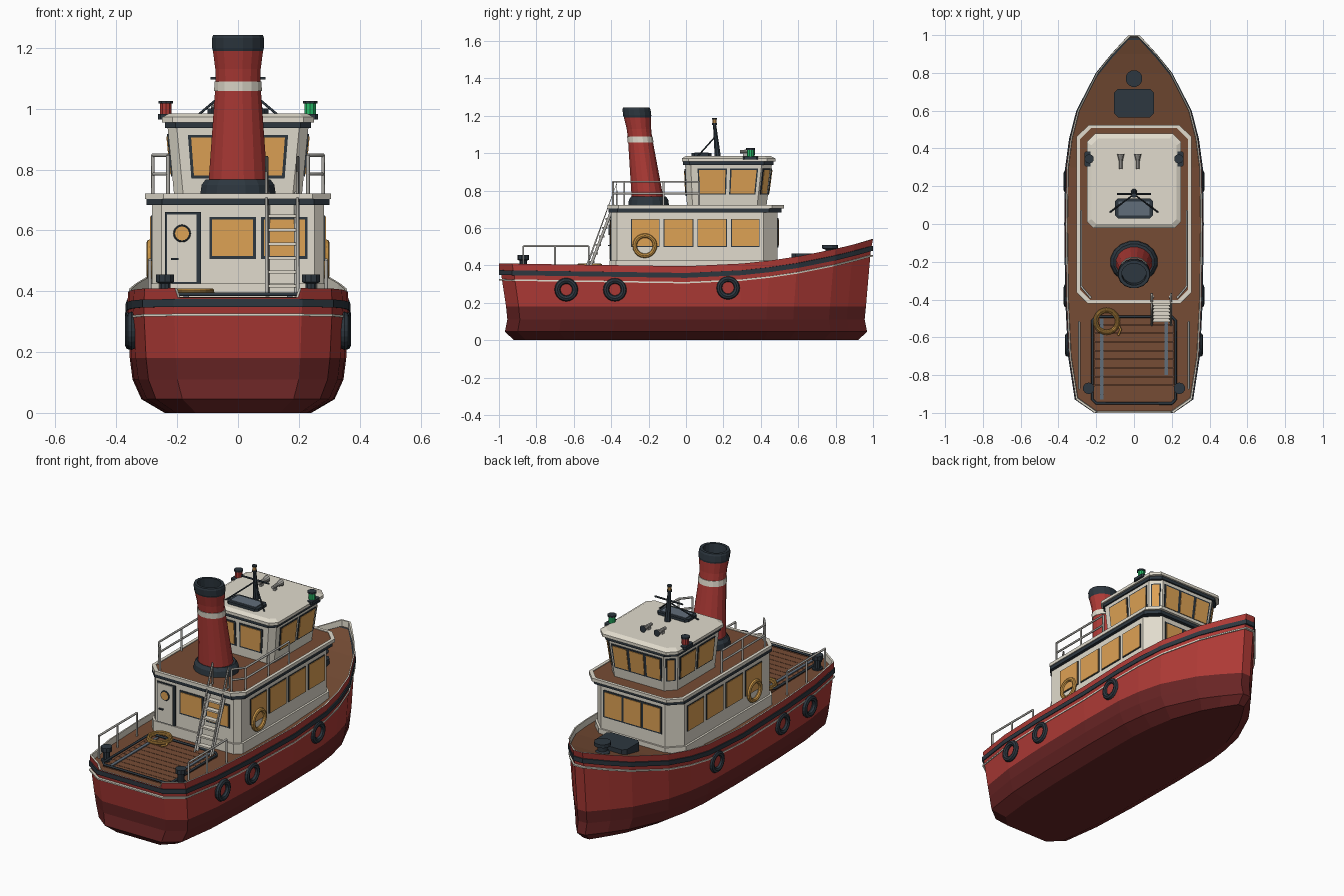
import bpy, math
from mathutils import Vector, Matrix

cube = bpy.data.objects.get("Cube")
if cube:
    bpy.data.objects.remove(cube)


def material(name, *rgb):
    m = bpy.data.materials.new(name)
    m.use_nodes = True
    m.diffuse_color = (*rgb, 1)
    m.node_tree.nodes["Principled BSDF"].inputs["Base Color"].default_value = (*rgb, 1)
    return m


RED = material("hull red", .42, .042, .036)
MAROON = material("bottom maroon", .14, .018, .018)
SLATE = material("dark slate", .026, .038, .050)
CREAM = material("cream paint", .75, .71, .61)
DECK = material("deck brown", .18, .072, .035)
AMBER = material("amber glass", .73, .36, .09)
GREEN = material("green lamp", .02, .50, .14)
STEEL = material("pale steel", .44, .43, .40)
ROPE = material("rope gold", .60, .31, .065)
GLASS = material("blue grey glass", .12, .155, .195)


def mesh(name, verts, faces, mats, index):
    me = bpy.data.meshes.new(name)
    me.from_pydata([tuple(v) for v in verts], [], faces)
    for m in mats:
        me.materials.append(m)
    me.polygons.foreach_set("material_index", index)
    ob = bpy.data.objects.new(name, me)
    bpy.context.collection.objects.link(ob)
    return ob


def loft(name, rings, mats, ladder_caps=False):
    """Skin closed counter-clockwise rings; mats gives bottom cap, each band, top cap."""
    n, verts, faces, cols = len(rings[0]), [p for r in rings for p in r], [], []
    palette = list(dict.fromkeys(m for m in mats if m))

    def add(f, m):
        faces.append(f)
        cols.append(palette.index(m))
    for k in range(len(rings) - 1):
        for i in range(n):
            j = (i + 1) % n
            add((k*n + i, k*n + j, k*n + n + j, k*n + n + i), mats[k + 1])
    last = (len(rings) - 1) * n
    for start, m, flip in ((0, mats[0], True), (last, mats[-1], False)):
        if ladder_caps:
            caps = [(i, i + 1, n - 2 - i, n - 1 - i) for i in range(n // 2 - 1)]
        else:
            caps = [tuple(range(n))]
        for c in caps if m else []:
            f = tuple(start + i for i in c)
            add(f[::-1] if flip else f, m)
    return mesh(name, verts, faces, palette, cols)


def box(name, x0, x1, y0, y1, z0, z1, mat):
    rings = [[(x0, y0, z), (x1, y0, z), (x1, y1, z), (x0, y1, z)] for z in (z0, z1)]
    return loft(name, rings, [mat] * 3)


def turned(name, x, y, profile, mats, n=16, lean=0, squash=1):
    """Round part from (z, radius) pairs, leaning along y."""
    z0 = profile[0][0]
    turn = [(math.cos(math.tau*(i + .5)/n), math.sin(math.tau*(i + .5)/n)) for i in range(n)]
    rings = [[(x + r*c, y + lean*(z - z0) + squash*r*s, z) for c, s in turn] for z, r in profile]
    return loft(name, rings, mats if isinstance(mats, list) else [mats] * (len(profile) + 1))


def rods(name, paths, r, mat):
    cu = bpy.data.curves.new(name, "CURVE")
    cu.dimensions, cu.bevel_depth, cu.bevel_resolution, cu.use_fill_caps = "3D", r, 1, True
    for path in paths:
        s = cu.splines.new("POLY")
        s.points.add(len(path) - 1)
        for p, co in zip(s.points, path):
            p.co = (*co, 1)
    tmp = bpy.data.objects.new(name + "_path", cu)
    me = bpy.data.meshes.new_from_object(tmp)
    bpy.data.objects.remove(tmp)
    me.materials.clear()
    me.materials.append(mat)
    bpy.context.collection.objects.link(bpy.data.objects.new(name, me))


def torus(name, loc, R, r, mat, axis="z"):
    rot = (0, math.pi/2, 0) if axis == "x" else (math.pi/2, 0, 0) if axis == "y" else (0, 0, 0)
    bpy.ops.mesh.primitive_torus_add(location=loc, rotation=rot, major_radius=R, minor_radius=r,
                                     major_segments=20, minor_segments=8)
    ob = bpy.context.object
    ob.name = name
    ob.data.materials.append(mat)


# Hull: one half outline, stern to bow, mirrored into rings
HALF = [(.2, -1), (.21, -1), (.31, -.93), (.345, -.7), (.36, -.4), (.365, 0), (.36, .3),
        (.34, .45), (.302, .6), (.2, .8), (.12, .9), (.03, 1)]


def sheer(y):
    return .395 + .145*max(0, (y + .05)/1.05)**2.1 + .015*max(0, -y)


def hull_ring(sx, sy, z=None, drop=0, inset=0):
    def pt(x, y):
        # the bulwark is cut down across the middle of the stern
        low = max(drop, .03) if (x, y) == HALF[0] else drop
        return (max(x*sx - inset, .01), y*sy - math.copysign(inset, y) * (abs(y) > .9),
                sheer(y) - low if z is None else z)
    right = [pt(x, y) for x, y in HALF]
    return right + [(-x, y, h) for x, y, h in reversed(right)]


loft("hull", [hull_ring(.66, .92, 0), hull_ring(.87, .968, .045), hull_ring(.95, .955, .11),
              hull_ring(.975, .962, .18), hull_ring(1, .988, drop=.06), hull_ring(.99, 1),
              hull_ring(.99, 1, inset=.008), hull_ring(.99, 1, drop=.035, inset=.01)],
     [MAROON, MAROON, MAROON, MAROON, RED, RED, CREAM, CREAM, DECK], True)


def hull_band(name, top, bottom, grow, mat):
    rings = [hull_ring(.98, .975, drop=bottom), hull_ring(grow, .999, drop=bottom),
             hull_ring(grow, .999, drop=top), hull_ring(.98, .975, drop=top)]
    loft(name, rings, [None, mat, mat, mat, None])


hull_band("rub_rail", .036, .062, 1.012, SLATE)
hull_band("hull_stripe", .084, .092, 1.004, CREAM)
for side in (-1, 1):
    for y, z in ((-.64, .27), (-.38, .27), (.225, .28)):
        torus("tyre_fender", (side*(.35 if y < -.5 else .356), y, z), .047, .016, SLATE, "x")


# Deckhouses: chamfered rectangles
def plan(hw, y0, y1, cf, cb, z):
    half = [(hw - cb, y0), (hw, y0 + cb), (hw, y1 - cf), (hw - cf, y1)]
    return [(x, y, z) for x, y in half] + [(-x, y, z) for x, y in reversed(half)]


def windows(name, low, high, wall, spans, z0, z1, frame=.009):
    """Framed panes on one wall; spans run along x, or along y on the side walls."""
    A, B = Vector(low[wall]), Vector(low[(wall + 1) % 8])
    D, C = Vector(high[wall]), Vector(high[(wall + 1) % 8])
    ax = 1 if wall in (1, 5) else 0
    nrm = (B - A).cross(D - A).normalized()
    verts, faces, cols = [], [], []
    for s0, s1 in spans:
        s = sorted((v - A[ax]) / (B[ax] - A[ax]) for v in (s0, s1))
        t = [(z - A.z) / (D.z - A.z) for z in (z0, z1)]
        for col, grow, lift in ((0, frame, .004), (1, 0, .007)):
            ds, dt, k = grow/(B - A).length, grow/(D - A).length, len(verts)
            quad = [(s[0]-ds, t[0]-dt), (s[1]+ds, t[0]-dt), (s[1]+ds, t[1]+dt), (s[0]-ds, t[1]+dt)]
            base = [A.lerp(B, u).lerp(D.lerp(C, u), v) for u, v in quad]
            verts += base + [p + nrm*lift for p in base]
            faces.append((k + 4, k + 5, k + 6, k + 7))
            faces += [(k + i, k + (i+1) % 4, k + 4 + (i+1) % 4, k + 4 + i) for i in range(4)]
            cols += [col] * 5
    mesh(name, verts, faces, [SLATE, AMBER], cols)


low, high = plan(.282, -.4, .49, .075, .03, .35), plan(.282, -.4, .49, .075, .03, .69)
loft("main_cabin", [low, high], [CREAM] * 3)
loft("cabin_skirt", [plan(.294, -.41, .5, .08, .035, z) for z in (.35, .425)], [CREAM] * 3)
side_panes = [(-.29, -.145), (-.115, .035), (.065, .215), (.245, .39)]
for wall in (1, 5):
    windows("cabin_side_windows", low, high, wall, side_panes, .503, .645, .004)
windows("cabin_bow_windows", low, high, 3, [(-.18, -.07), (-.055, .055), (.07, .18)], .505, .645)
windows("cabin_aft_windows", low, high, 7, [(-.085, .05), (.085, .22)], .515, .635)
loft("cabin_eave", [plan(.3, -.415, .51, .065, .05, z) for z in (.683, .703)], [SLATE] * 3)
loft("cabin_roof", [plan(.305, -.42, .525, .065, .06, .703), plan(.305, -.42, .525, .065, .06, .722),
                    plan(.287, -.402, .507, .06, .055, .722), plan(.287, -.402, .507, .06, .055, .718)],
     [CREAM, CREAM, CREAM, CREAM, DECK])

# Aft door with porthole
box("door_frame", -.24, -.122, -.405, -.39, .425, .66, SLATE)
box("door", -.233, -.136, -.409, -.39, .43, .653, CREAM)
box("door_handle", -.22, -.195, -.418, -.4, .503, .51, SLATE)
torus("porthole_ring", (-.184, -.41, .59), .024, .005, SLATE, "y")
bpy.ops.mesh.primitive_cylinder_add(vertices=16, radius=.023, depth=.008,
                                    location=(-.184, -.411, .59), rotation=(math.pi/2, 0, 0))
bpy.context.object.name = "porthole_glass"
bpy.context.object.data.materials.append(AMBER)

# Wheelhouse, flaring upward
low, high = plan(.21, .005, .43, .05, .03, .715), plan(.232, -.005, .46, .055, .03, .945)
loft("wheelhouse", [low, high], [CREAM] * 3)
for wall in (1, 5):
    windows("wheelhouse_side_windows", low, high, wall, [(.075, .205), (.235, .358)], .785, .91, .007)
for wall, sg in ((2, 1), (4, -1)):
    windows("wheelhouse_corner_window", low, high, wall, [(sg*.172, sg*.198)], .785, .91, .007)
windows("wheelhouse_bow_windows", low, high, 3, [(-.14, -.058), (-.041, .041), (.058, .14)], .785, .91)
windows("wheelhouse_aft_windows", low, high, 7, [(-.14, -.02), (.02, .14)], .78, .905)
loft("wheelhouse_eave", [plan(.24, -.015, .468, .05, .035, z) for z in (.937, .955)], [SLATE] * 3)
loft("wheelhouse_roof", [plan(.25, -.022, .478, .045, .035, .955), plan(.25, -.022, .478, .045, .035, .972),
                         plan(.225, 0, .452, .035, .025, .985)], [CREAM] * 4)

# Roof fittings
for x, col, name in ((-.237, RED, "red_side_lamp"), (.237, GREEN, "green_side_lamp")):
    turned(name, x, .345, [(.965, .026), (.98, .026), (.98, .02), (1.017, .02), (1.017, .025), (1.026, .025)],
           [SLATE, SLATE, SLATE, col, SLATE, SLATE, SLATE], 10)
    loft("lamp_base", [[(x + px, y, pz) for px, y, pz in plan(.026, .305, .385, .008, .008, z)]
                       for z in (.965, .982)], [SLATE] * 3)
loft("skylight_frame", [plan(.1, .03, .135, .015, .015, z) for z in (.98, 1.0)], [SLATE] * 3)
box("skylight_glass", -.082, .082, .045, .12, .99, 1.004, GLASS)
turned("mast", 0, .17, [(.98, .018), (1.155, .009)], SLATE, 8, -.1)
turned("mast_lamp", 0, .152, [(1.15, .014), (1.16, .014), (1.16, .011), (1.18, .011), (1.18, .014), (1.187, .014)],
       [SLATE, SLATE, SLATE, AMBER, SLATE, SLATE, SLATE], 8)
rods("mast_crossbar", [[(-.09, .158, 1.1), (.09, .158, 1.1)]], .005, SLATE)
rods("mast_stays", [[(0, .158, 1.09), (x, .06, .98)] for x in (-.13, .13)], .004, SLATE)
for x in (-.07, .02):
    horn = turned("horn", 0, 0, [(0, .009), (.045, .011), (.08, .02)], [STEEL, STEEL, STEEL, SLATE], 10)
    horn.matrix_world = Matrix.Translation((x, .29, 1.008)) @ Matrix.Rotation(-math.pi/2, 4, "X")
    box("horn_foot", x - .006, x + .006, .305, .325, .98, 1.005, STEEL)

# Raked funnel
turned("funnel_base", 0, -.2, [(.715, .127), (.75, .122), (.768, .108)], SLATE, 16, 0, .88)
turned("funnel", 0, -.203, [(.74, .1), (1.058, .077), (1.058, .08), (1.09, .079), (1.09, .075), (1.13, .076),
                            (1.19, .084), (1.2, .087), (1.232, .087), (1.243, .083), (1.243, .066), (1.18, .064)],
       [RED, RED, CREAM, CREAM, CREAM, RED, RED] + [SLATE] * 6, 16, -.125, .88)

# Railings
for s in (-1, 1):
    line = [(s*.28, .07), (s*.28, -.12), (s*.28, -.33), (s*.23, -.39)]
    paths = [[(x, y, z) for x, y in line] for z in (.785, .847)]
    paths += [[(x, y, .715), (x, y, .847)] for x, y in line]
    rods("roof_railing", paths, .006, STEEL)
    posts = [[(s*.29, y, .36), (s*.29, y, .503)] for y in (-.87, -.7, -.52)]
    rods("stern_railing", posts + [[(s*.29, -.87, .503), (s*.29, -.52, .503)]], .006, STEEL)

# Ladder to the cabin roof
rods("ladder_stringers", [[(x, -.515, .385), (x, -.385, .725)] for x in (.097, .193)], .009, STEEL)
rods("ladder_handrails", [[(x, -.535, .385), (x, -.37, .84), (x, -.37, .72)] for x in (.094, .196)], .006, STEEL)
for i in range(7):
    t = (i + .7) / 7.4
    y, z = -.515 + .13*t, .385 + .34*t
    box("ladder_tread", .097, .193, y - .016, y + .014, z - .005, z + .005, CREAM)

# Stern working deck
for i in range(10):
    y = -.945 + i*.046
    box("deck_plank", -.21, .21, y, y + .0435, .36, .381, DECK)
corner = plan(.22, -.95, -.49, .02, .02, .39)
rods("plank_frame", [corner + corner[:1]], .007, SLATE)
for x in (-.17, .17):
    box("deck_runner", x - .009, x + .009, -.8 if x > 0 else -.93, -.5, .375, .386, GLASS)
for R, z in ((.065, .391), (.052, .393), (.06, .402)):
    torus("rope_coil", (-.145, -.515, z), R, .007, ROPE)
rods("rope_tail", [[(-.085, -.53, .39), (-.07, -.56, .39), (-.085, -.59, .39)]], .006, ROPE)

# Bollards, capstan and bow hatch
for x in (-.24, .24):
    turned("stern_bollard", x, -.87, [(.36, .03), (.38, .03), (.38, .019), (.425, .019), (.43, .031), (.455, .031)], SLATE, 10)
turned("bow_capstan", 0, .77, [(.42, .04), (.45, .04), (.46, .026), (.485, .026), (.49, .045), (.51, .045)], SLATE, 12)
loft("bow_hatch", [plan(.105, .565, .715, .02, .02, z) for z in (.39, .462)], [SLATE] * 3)

# Lifebuoys
for s in (-1, 1):
    torus("lifebuoy", (s*.289, -.22, .505), .054, .012, ROPE, "x")
